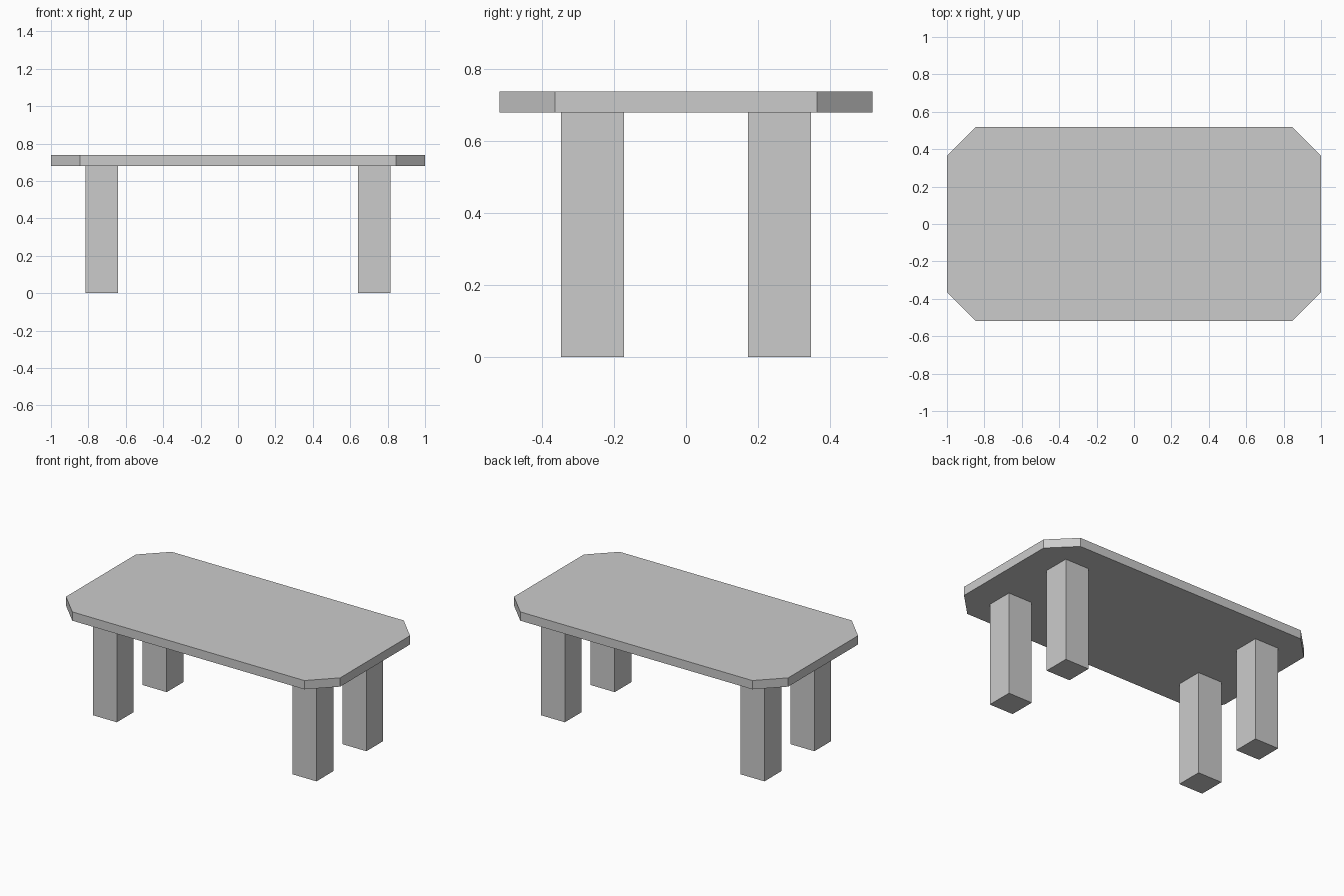
import bpy, bmesh

if "Cube" in bpy.data.objects:
    bpy.data.objects.remove(bpy.data.objects["Cube"])

TOP_Z, UNDER_Z = 0.738, 0.68
HALF_X, HALF_Y, CUT = 1.0, 0.518, 0.154


def prism(name, outline, z0, z1):
    """Extrude a counter-clockwise outline from z0 up to z1."""
    bm = bmesh.new()
    base = bm.faces.new([bm.verts.new((x, y, z0)) for x, y in outline])
    ext = bmesh.ops.extrude_face_region(bm, geom=[base], use_keep_orig=True)
    verts = [v for v in ext["geom"] if isinstance(v, bmesh.types.BMVert)]
    bmesh.ops.translate(bm, verts=verts, vec=(0, 0, z1 - z0))
    bmesh.ops.recalc_face_normals(bm, faces=bm.faces)
    mesh = bpy.data.meshes.new(name)
    bm.to_mesh(mesh)
    bm.free()
    obj = bpy.data.objects.new(name, mesh)
    bpy.context.collection.objects.link(obj)
    return obj


# Tabletop: rectangle with clipped corners
ix, iy = HALF_X - CUT, HALF_Y - CUT
prism("tabletop", [(HALF_X, -iy), (HALF_X, iy), (ix, HALF_Y), (-ix, HALF_Y),
                   (-HALF_X, iy), (-HALF_X, -iy), (-ix, -HALF_Y), (ix, -HALF_Y)],
      UNDER_Z, TOP_Z)

# Four square legs
LEG, LEG_X, LEG_Y = 0.0875, 0.728, 0.26
for side, sx in (("left", -1), ("right", 1)):
    for end, sy in (("front", -1), ("back", 1)):
        cx, cy = sx * LEG_X, sy * LEG_Y
        prism(f"{end}_{side}_leg",
              [(cx - LEG, cy - LEG), (cx + LEG, cy - LEG),
               (cx + LEG, cy + LEG), (cx - LEG, cy + LEG)], 0, UNDER_Z)
